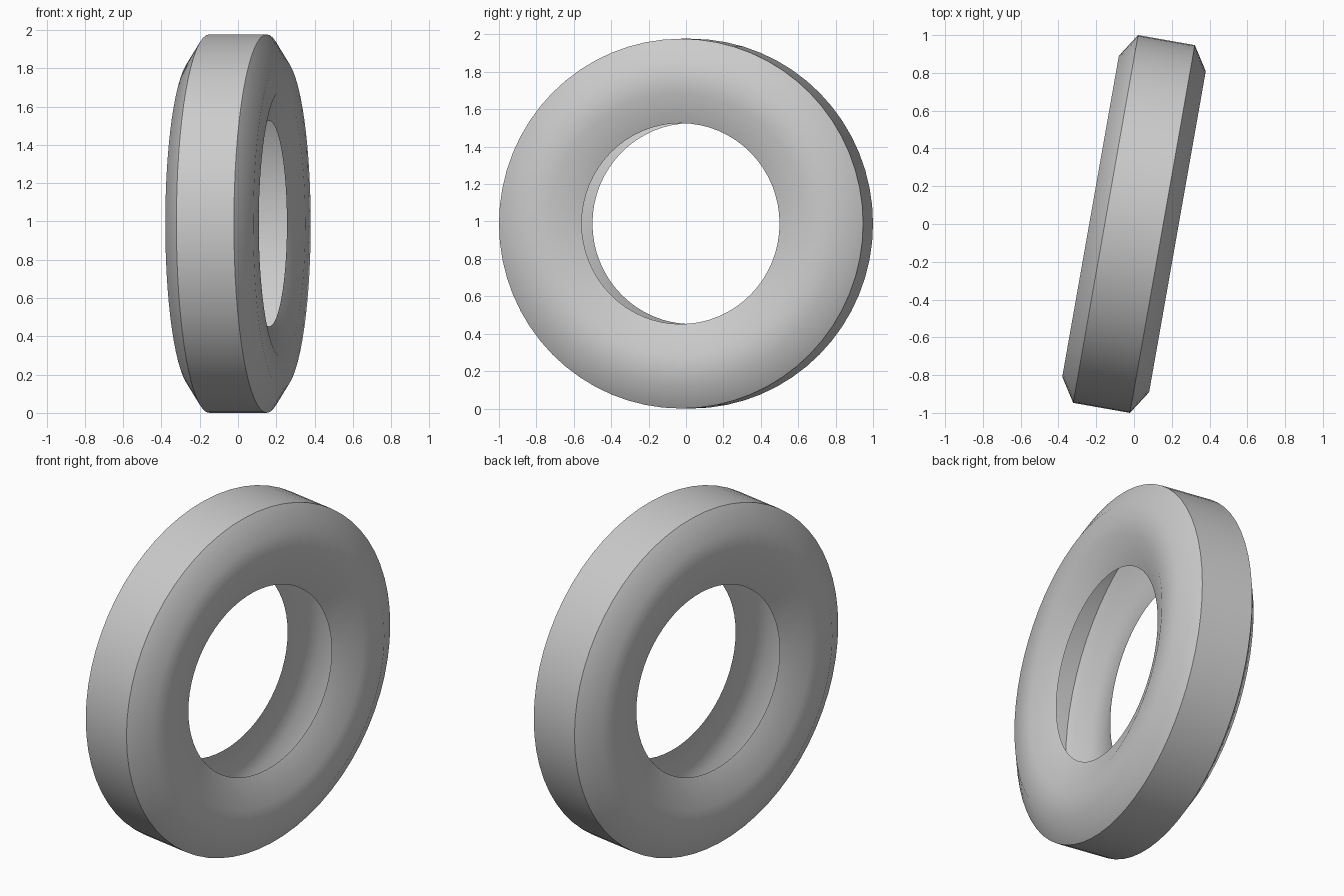
import bpy, bmesh, math
from mathutils import Matrix

if "Cube" in bpy.data.objects:
    bpy.data.objects.remove(bpy.data.objects["Cube"])

R = 0.9885          # outer radius
SEGMENTS = 64
TURN = math.radians(-10)

# Half cross-section as (offset along axle, radius): rim edge to shoulder
half = [(0.165, 0.537), (0.2335, 0.70), (0.2335, 0.863), (0.1525, R)]
profile = half + [(-a, r) for a, r in reversed(half)]

# Tyre: open hollow shell, profile spun round the x axle
bm = bmesh.new()
rings = []
for i in range(SEGMENTS):
    t = 2 * math.pi * i / SEGMENTS
    rings.append([bm.verts.new((a, r * math.cos(t), r * math.sin(t))) for a, r in profile])
for i in range(SEGMENTS):
    p, q = rings[i], rings[(i + 1) % SEGMENTS]
    for j in range(len(profile) - 1):
        bm.faces.new((p[j], p[j + 1], q[j + 1], q[j]))

# Face the normals outwards from the tread
bm.normal_update()
if sum(f.normal.dot(f.calc_center_median()) for f in bm.faces) < 0:
    bmesh.ops.reverse_faces(bm, faces=bm.faces[:])

# Steer the tyre slightly and stand it on the ground
bm.transform(Matrix.Translation((0, 0, R)) @ Matrix.Rotation(TURN, 4, 'Z'))

mesh = bpy.data.meshes.new("tyre")
bm.to_mesh(mesh)
bm.free()
tyre = bpy.data.objects.new("tyre", mesh)
bpy.context.collection.objects.link(tyre)
bpy.context.view_layer.objects.active = tyre
tyre.select_set(True)
bpy.ops.object.shade_smooth_by_angle(angle=math.radians(45))
